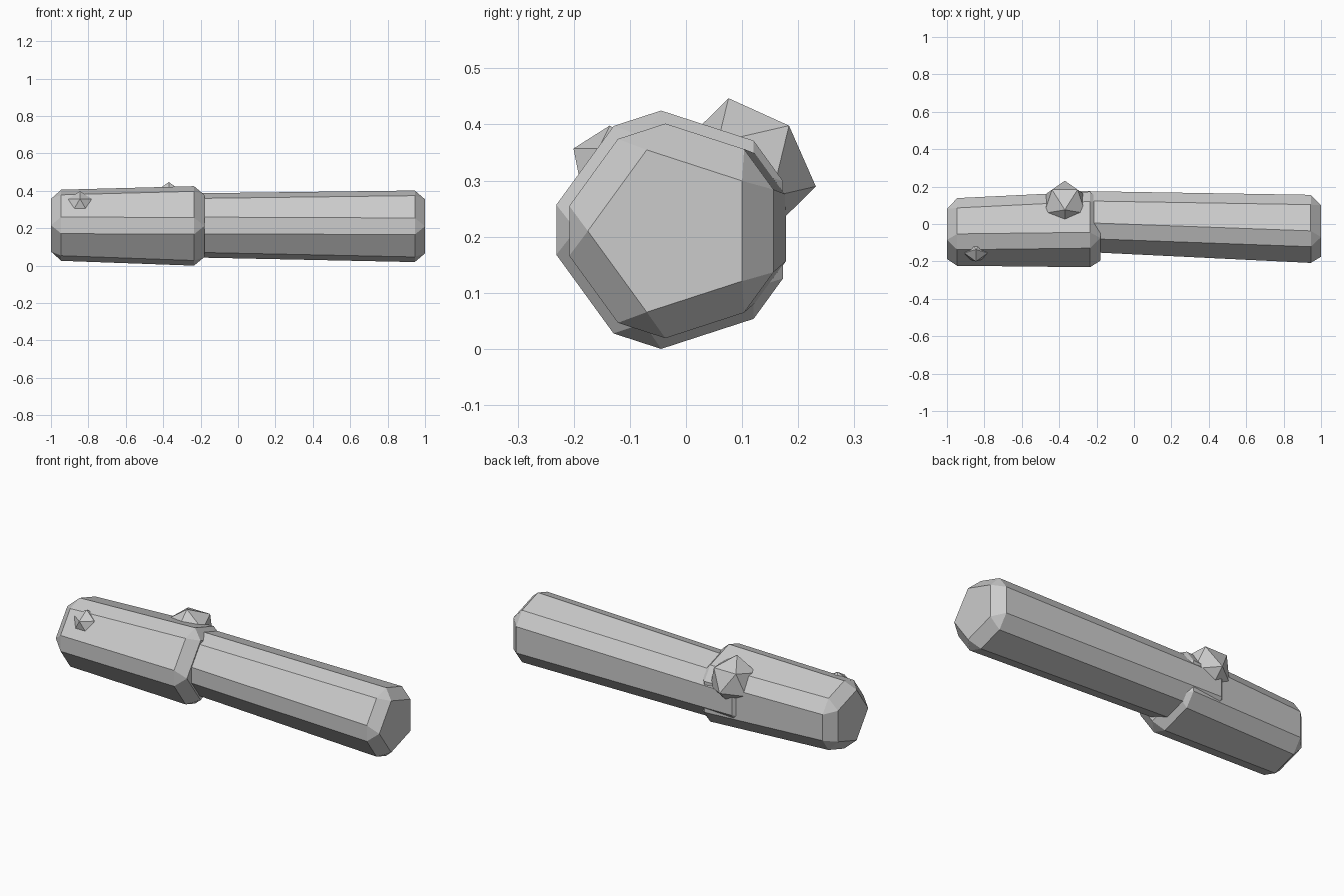
import bpy, bmesh
from math import cos, sin, radians, pi
from mathutils import Matrix, Vector

if "Cube" in bpy.data.objects:
    bpy.data.objects.remove(bpy.data.objects["Cube"])

def finish(bm, name):
    bmesh.ops.recalc_face_normals(bm, faces=bm.faces)
    me = bpy.data.meshes.new(name)
    bm.to_mesh(me)
    bm.free()
    ob = bpy.data.objects.new(name, me)
    bpy.context.collection.objects.link(ob)
    return ob

def log(name, ends, bevel=0.055):
    """Tapered five-sided log with chamfered edges; ends = (x, y, z, radius)."""
    bm = bmesh.new()
    rings = []
    for x, y, z, r in ends:
        rings.append([bm.verts.new((x, y + r * cos(pi + i * 2 * pi / 5),
                                    z + r * sin(pi + i * 2 * pi / 5))) for i in range(5)])
    a, b = rings
    for i in range(5):
        j = (i + 1) % 5
        bm.faces.new((a[i], a[j], b[j], b[i]))
    bm.faces.new(a)
    bm.faces.new(b)
    bmesh.ops.recalc_face_normals(bm, faces=bm.faces)
    bmesh.ops.bevel(bm, geom=bm.edges[:], offset=bevel, offset_type='OFFSET',
                    segments=1, profile=0.5, affect='EDGES')
    return finish(bm, name)

def knot(name, loc, r, tilt, spin):
    """Faceted knot half sunk in the bark."""
    bm = bmesh.new()
    m = (Matrix.Translation(Vector(loc)) @ Matrix.Rotation(radians(tilt), 4, 'X')
         @ Matrix.Rotation(radians(spin), 4, 'Z'))
    bmesh.ops.create_icosphere(bm, subdivisions=1, radius=r, matrix=m)
    return finish(bm, name)

# Two overlapping log sections
log("thick_log_section", [(-1.0, -0.039, 0.216, 0.216), (-0.18, -0.021, 0.212, 0.243)])
log("long_log_section", [(-0.465, 0.022, 0.216, 0.194), (1.0, -0.023, 0.21, 0.22)])

# Knots on the thick section
knot("large_knot", (-0.37, 0.105, 0.32), 0.13, 13, -90)
knot("small_knot", (-0.845, -0.135, 0.325), 0.073, 64, 90)
